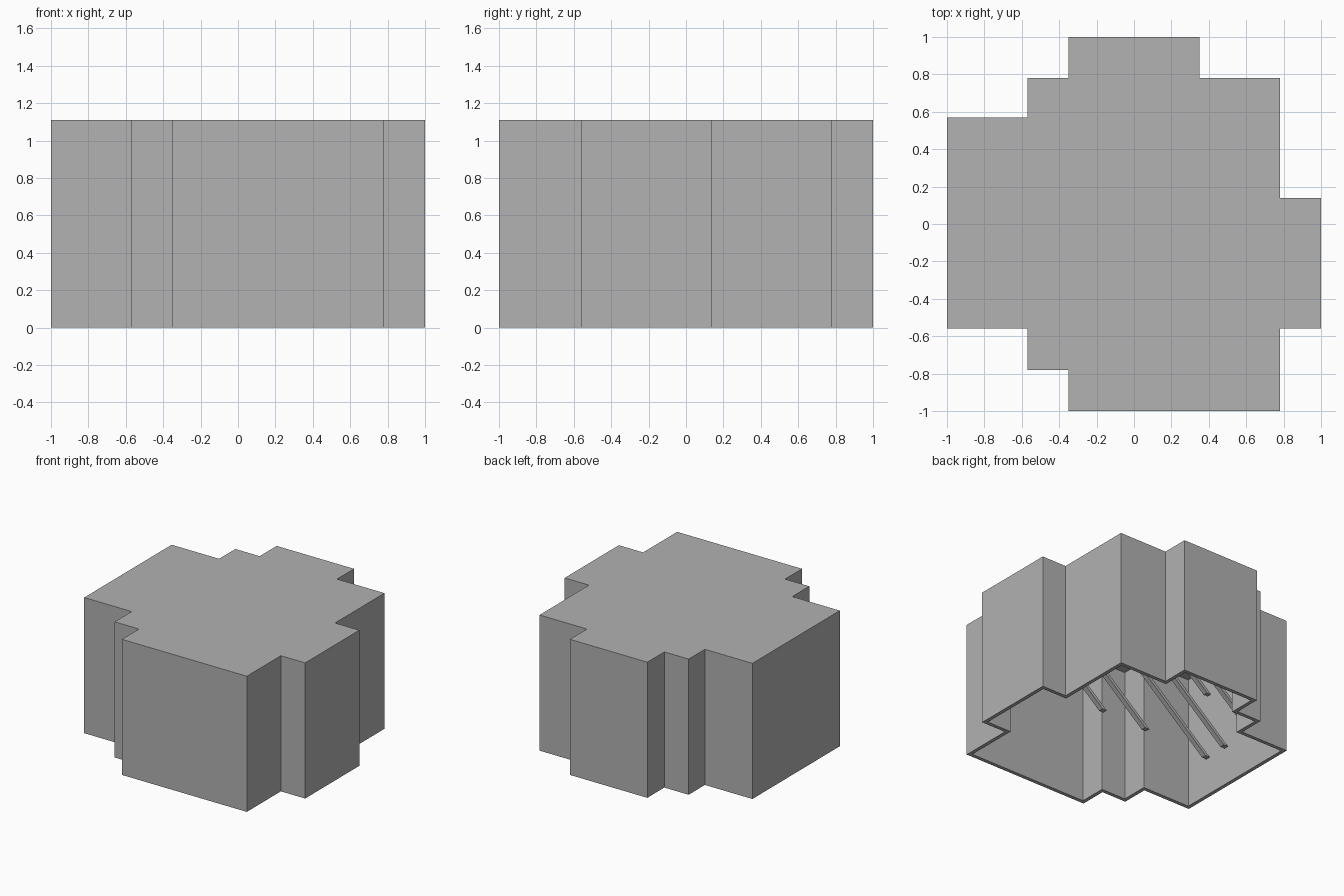
import bpy
import bmesh
from mathutils import Vector

cube = bpy.data.objects.get("Cube")
if cube:
    bpy.data.objects.remove(cube, do_unlink=True)

HEIGHT = 1.11
WALL = 0.03

grey = bpy.data.materials.new("plain grey")
grey.use_nodes = True
grey.diffuse_color = (0.445, 0.445, 0.445, 1)
grey.node_tree.nodes["Principled BSDF"].inputs["Base Color"].default_value = grey.diffuse_color


def prism(name, outline, base, travel, open_bottom=False):
    """Sweep a flat outline from base along travel."""
    bm = bmesh.new()
    bottom = bm.faces.new([bm.verts.new(Vector((x, y, 0)) + base) for x, y in outline])
    sweep = bmesh.ops.extrude_face_region(bm, geom=[bottom], use_keep_orig=True)
    moved = [g for g in sweep["geom"] if isinstance(g, bmesh.types.BMVert)]
    bmesh.ops.translate(bm, verts=moved, vec=travel)
    bmesh.ops.recalc_face_normals(bm, faces=bm.faces)
    if open_bottom:
        bmesh.ops.delete(bm, geom=[bottom], context="FACES_ONLY")
    mesh = bpy.data.meshes.new(name)
    bm.to_mesh(mesh)
    bm.free()
    mesh.materials.append(grey)
    obj = bpy.data.objects.new(name, mesh)
    bpy.context.collection.objects.link(obj)
    return obj


# Stepped hollow shell, open underneath
footprint = [
    (-0.35, -1), (0.78, -1), (0.78, -0.56), (1, -0.56), (1, 0.14), (0.78, 0.14),
    (0.78, 0.78), (0.35, 0.78), (0.35, 1), (-0.35, 1), (-0.35, 0.78), (-0.57, 0.78),
    (-0.57, 0.57), (-1, 0.57), (-1, -0.56), (-0.57, -0.56), (-0.57, -0.78), (-0.35, -0.78),
]
shell = prism("shell", footprint, Vector((0, 0, 0)), Vector((0, 0, HEIGHT)), True)
thickness = shell.modifiers.new("wall thickness", "SOLIDIFY")
thickness.thickness = WALL
thickness.offset = -1
thickness.use_even_offset = True

# Slanted parallel rods inside the shell, cut level at their lower ends
r = 0.02
section = [(-r, -r), (r, -r), (r, r), (-r, r)]
slant = Vector((0.78, 0, 0.65))
rod_feet = [(0.09, -0.25), (-0.33, -0.26), (-0.94, -0.29),
            (-0.94, -0.08), (-0.35, 0.43), (-0.73, 0.35)]
for i, (x, y) in enumerate(rod_feet, 1):
    prism(f"inner_rod_{i}", section, Vector((x, y, 0.3)), slant)
